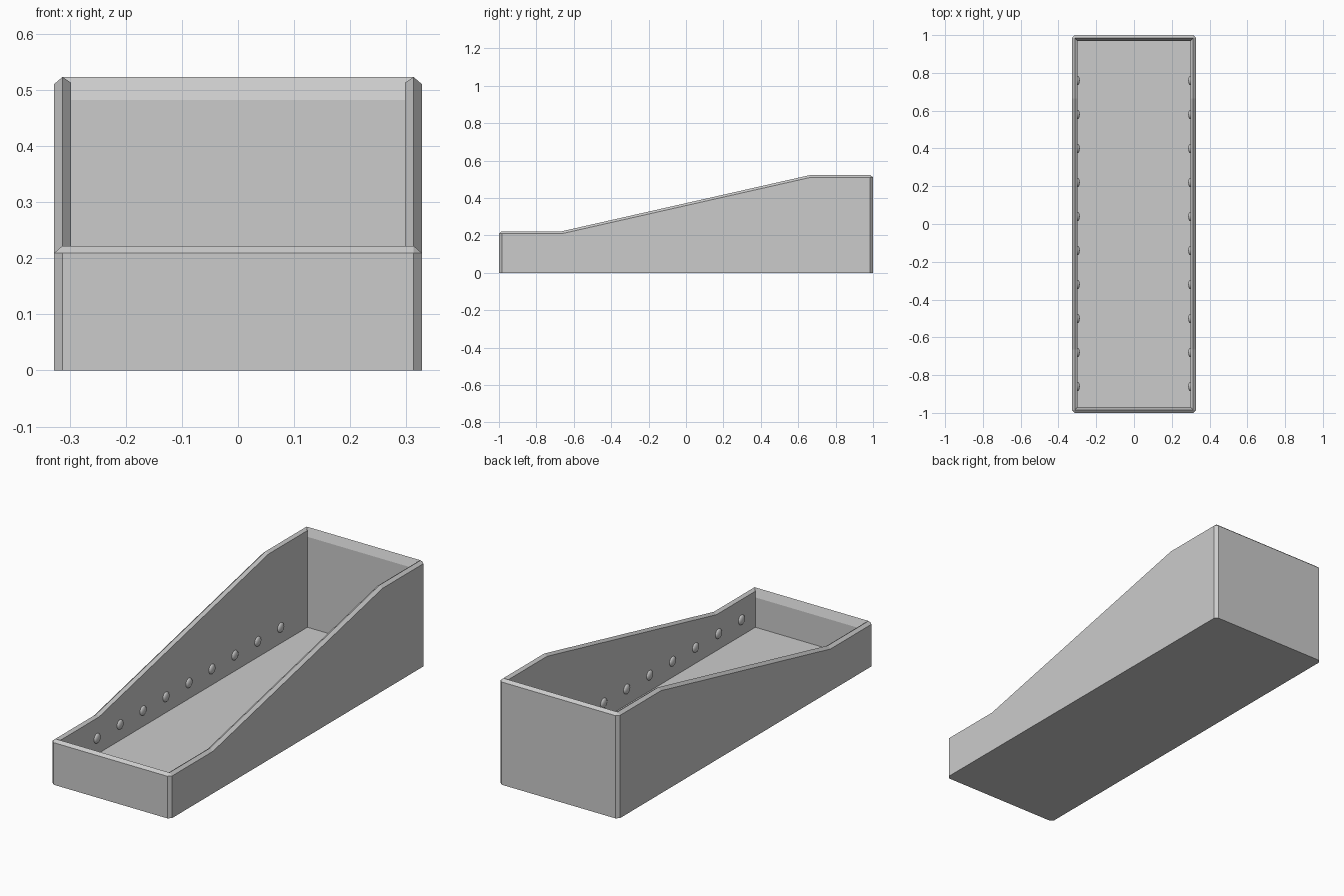
import bpy, bmesh
from mathutils import Matrix

cube = bpy.data.objects.get("Cube")
if cube:
    bpy.data.objects.remove(cube, do_unlink=True)

grey = bpy.data.materials.new("plain grey")
grey.use_nodes = True
colour = (0.6, 0.6, 0.6, 1)
grey.diffuse_color = colour
grey.node_tree.nodes["Principled BSDF"].inputs["Base Color"].default_value = colour

HALF_W, HALF_L = 0.328, 1.0
LOW, HIGH, BREAK = 0.222, 0.523, 0.665
CHAMFER, WALL, FLOOR = 0.015, 0.03, 0.033


def add_object(name, bm):
    mesh = bpy.data.meshes.new(name)
    bm.to_mesh(mesh)
    bm.free()
    mesh.materials.append(grey)
    obj = bpy.data.objects.new(name, mesh)
    bpy.context.collection.objects.link(obj)
    return obj


def rim_height(y):
    t = min(1, max(0, (y + BREAK) / (2 * BREAK)))
    return LOW + t * (HIGH - LOW)


def plan_loop(bm, inset, corner, z_end, z_side):
    """Counter-clockwise plan outline; z rules differ for end and side points."""
    w, l = HALF_W - inset, HALF_L - inset
    half = [(w - corner, -l, z_end), (w, -l + corner, z_side), (w, -BREAK, z_side),
            (w, BREAK, z_side), (w, l - corner, z_side), (w - corner, l, z_end)]
    points = half + [(-x, y, z) for x, y, z in reversed(half)]
    return [bm.verts.new((x, y, z(y))) for x, y, z in points]


def below_rim(drop):
    return lambda y: rim_height(y) - drop


def level(z):
    return lambda y: z


# Tray shell: outer wall, chamfered rim, inner wall and floor
bm = bmesh.new()
loops = [
    plan_loop(bm, 0, CHAMFER, level(0), level(0)),
    plan_loop(bm, 0, CHAMFER, below_rim(0.013), below_rim(0.013)),
    plan_loop(bm, CHAMFER, 0, below_rim(0), below_rim(0)),
    plan_loop(bm, WALL, 0, below_rim(0.041), below_rim(0.01)),
    plan_loop(bm, WALL, 0, level(FLOOR), level(FLOOR)),
]
for lower, upper in zip(loops, loops[1:]):
    for i in range(len(lower)):
        j = (i + 1) % len(lower)
        bm.faces.new((lower[i], lower[j], upper[j], upper[i]))
bm.faces.new(list(reversed(loops[0])))
bm.faces.new(loops[-1])
bmesh.ops.remove_doubles(bm, verts=bm.verts[:], dist=0.0001)
flat = [f for f in bm.faces if f.calc_area() < 1e-8]
bmesh.ops.delete(bm, geom=flat, context='FACES_ONLY')
add_object("tray_shell", bm)

# Row of shallow round bumps along each inner wall
for side, label in ((1, "left"), (-1, "right")):
    bm = bmesh.new()
    for i in range(10):
        place = Matrix.Translation((side * (HALF_W - WALL), -0.86 + 0.18 * i, 0.112))
        shape = Matrix.Diagonal((0.011, 0.024, 0.024, 1))
        turn = Matrix.Rotation(1.5708, 4, 'Y')
        bmesh.ops.create_uvsphere(bm, u_segments=20, v_segments=12, radius=1,
                                  matrix=place @ shape @ turn)
    for face in bm.faces:
        face.smooth = True
    add_object(label + "_wall_bumps", bm)
